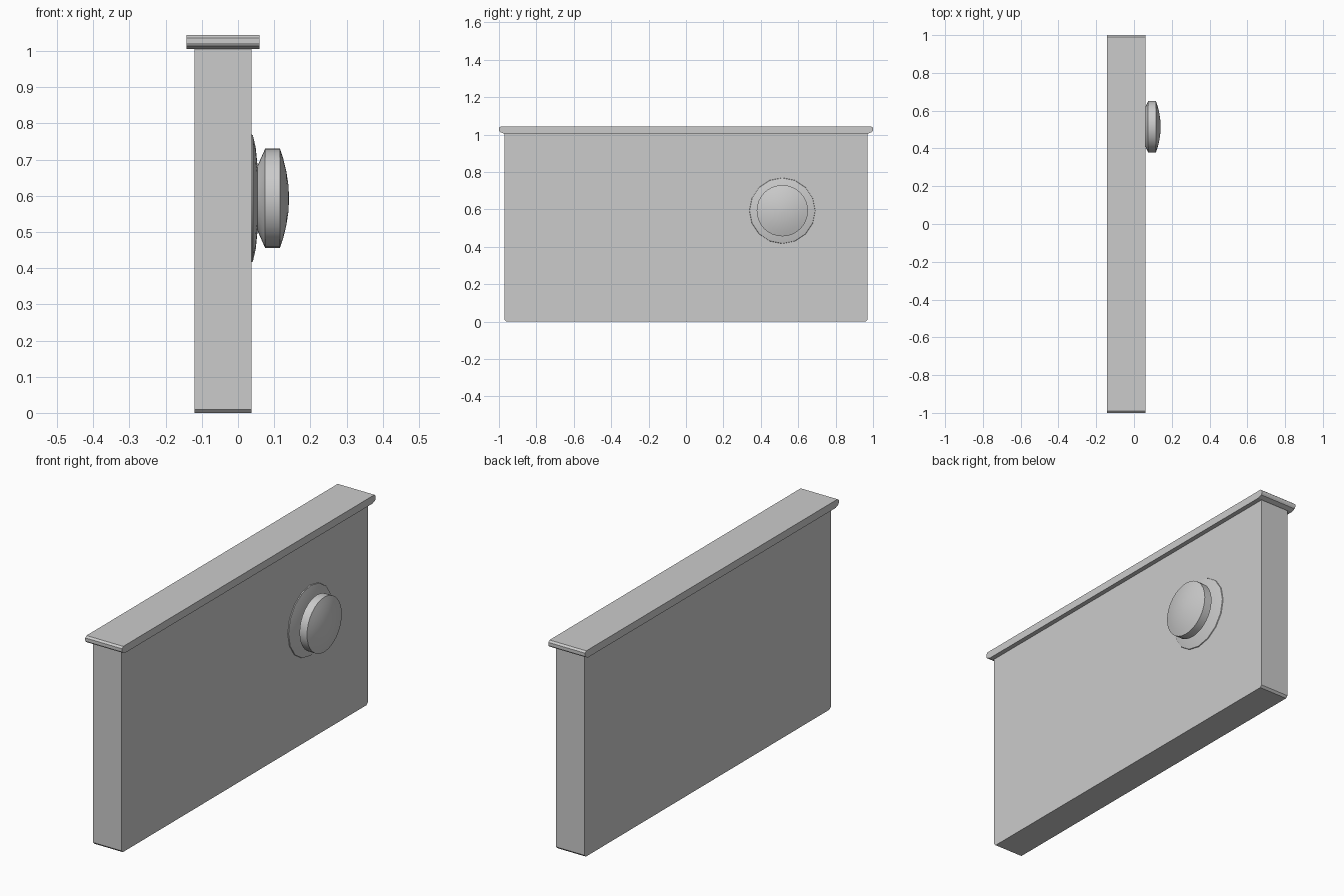
import bpy, bmesh, math

if "Cube" in bpy.data.objects:
    bpy.data.objects.remove(bpy.data.objects["Cube"])


def finish(bm, name):
    bmesh.ops.recalc_face_normals(bm, faces=bm.faces)
    mesh = bpy.data.meshes.new(name)
    bm.to_mesh(mesh)
    bm.free()
    ob = bpy.data.objects.new(name, mesh)
    bpy.context.collection.objects.link(ob)
    return ob


def extrude_x(name, half, x0, x1):
    """Mirror a half outline (y, z) and extrude it along x."""
    outline = half + [(-y, z) for y, z in reversed(half)]
    bm = bmesh.new()
    face = bm.faces.new([bm.verts.new((x0, y, z)) for y, z in outline])
    ext = bmesh.ops.extrude_face_region(bm, geom=[face])
    verts = [v for v in ext["geom"] if isinstance(v, bmesh.types.BMVert)]
    bmesh.ops.translate(bm, verts=verts, vec=(x1 - x0, 0, 0))
    return finish(bm, name)


def lathe_x(name, profile, sides, cy, cz):
    """Spin a profile of (x, radius) about the x direction."""
    bm = bmesh.new()
    rings = []
    for x, r in profile:
        rings.append([bm.verts.new((x, cy + r * math.cos(2 * math.pi * i / sides),
                                    cz + r * math.sin(2 * math.pi * i / sides)))
                      for i in range(sides)])
    for a, b in zip(rings, rings[1:]):
        for i in range(sides):
            j = (i + 1) % sides
            bm.faces.new((a[i], a[j], b[j], b[i]))
    bm.faces.new(rings[0])
    bm.faces.new(rings[-1])
    ob = finish(bm, name)
    bpy.ops.object.select_all(action='DESELECT')
    bpy.context.view_layer.objects.active = ob
    ob.select_set(True)
    bpy.ops.object.shade_smooth_by_angle(angle=math.radians(30))
    return ob


# Slab, with chamfered bottom ends
extrude_x("panel", [(0.96, 0), (0.97, 0.01), (0.97, 1.01)], -0.12, 0.037)

# Overhanging top ledge, with softened ends
extrude_x("top_ledge", [(0.975, 1.006), (0.995, 1.014), (1.0, 1.022),
                        (1.0, 1.036), (0.99, 1.044)], -0.143, 0.06)

# Shallow dished plate behind the knob
CY, CZ = 0.515, 0.593
lathe_x("knob_plate", [(0.035, 0.177), (0.041, 0.175), (0.049, 0.14),
                       (0.054, 0.09), (0.056, 0.03)], 16, CY, CZ)

# Round knob: flared neck, straight rim and domed face
dome = [(0.116 + 0.025 * (1 - (r / 0.137) ** 2), r) for r in (0.137, 0.11, 0.075, 0.04, 0.008)]
lathe_x("knob", [(0.05, 0.085), (0.055, 0.092), (0.075, 0.137)] + dome, 32, CY, CZ)
